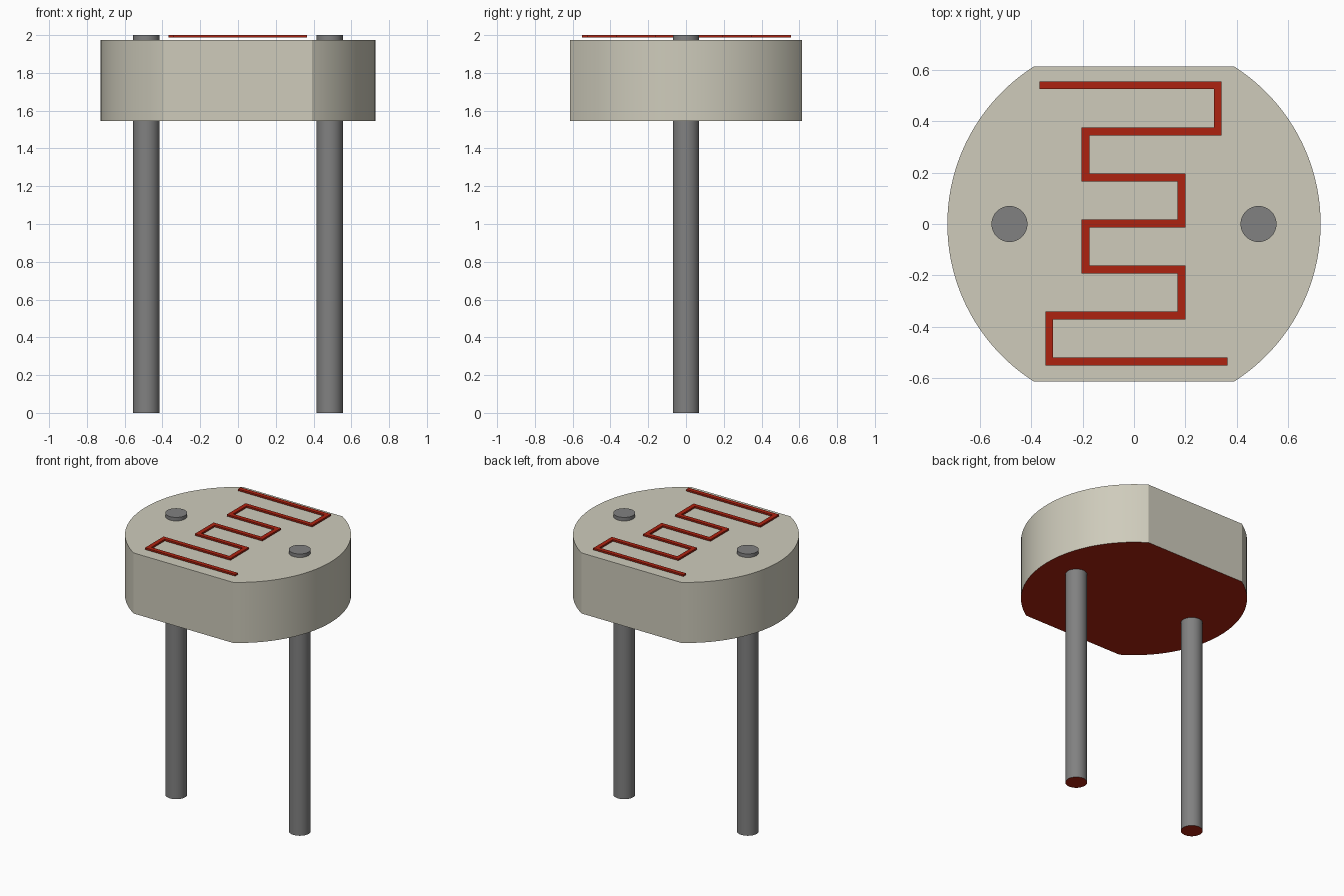
import bpy, bmesh, math

cube = bpy.data.objects.get("Cube")
if cube:
    bpy.data.objects.remove(cube, do_unlink=True)


def material(name, rgb):
    m = bpy.data.materials.new(name)
    m.use_nodes = True
    color = (*rgb, 1)
    m.diffuse_color = color
    m.node_tree.nodes["Principled BSDF"].inputs["Base Color"].default_value = color
    return m


CERAMIC = material("pale ceramic", (0.62, 0.60, 0.50))
METAL = material("grey metal", (0.22, 0.22, 0.22))
RED = material("dark red", (0.42, 0.016, 0.005))


def extrude_outline(name, outline, z0, z1, mats, smooth=True):
    """Solid prism from a flat outline; downward faces take the last material."""
    bm = bmesh.new()
    base = bm.faces.new([bm.verts.new((x, y, z0)) for x, y in outline])
    top = bmesh.ops.extrude_face_region(bm, geom=[base], use_keep_orig=True)["geom"]
    bmesh.ops.translate(bm, vec=(0, 0, z1 - z0),
                        verts=[v for v in top if isinstance(v, bmesh.types.BMVert)])
    bmesh.ops.recalc_face_normals(bm, faces=bm.faces)
    for f in bm.faces:
        f.material_index = len(mats) - 1 if f.normal.z < -0.5 else 0
    mesh = bpy.data.meshes.new(name)
    bm.to_mesh(mesh)
    bm.free()
    ob = bpy.data.objects.new(name, mesh)
    bpy.context.collection.objects.link(ob)
    for m in mats:
        mesh.materials.append(m)
    if smooth:
        bpy.ops.object.select_all(action="DESELECT")
        ob.select_set(True)
        bpy.context.view_layer.objects.active = ob
        bpy.ops.object.shade_smooth_by_angle(angle=math.radians(25))
    return ob


def arc(radius, start, end, steps, cx=0):
    return [(cx + radius * math.cos(start + (end - start) * i / steps),
             radius * math.sin(start + (end - start) * i / steps))
            for i in range(steps + 1)]


# Disc body with flat front and back sides
R, FLAT = 0.727, 0.613
a = math.asin(FLAT / R)
outline = arc(R, -a, a, 40) + arc(R, math.pi - a, math.pi + a, 40)
extrude_outline("sensor_body", outline, 1.545, 1.975, [CERAMIC, RED])

# Two straight pins passing through the body
for side, x in (("left", 0.485), ("right", -0.485)):
    ring = arc(0.07, 0, 2 * math.pi, 40, x)[:-1]
    extrude_outline(side + "_pin", ring, 0, 2, [METAL, RED])

# Serpentine track: row ends, stepping from back to front
HALF, PITCH = 0.015, 0.1793
turns = [-0.353, 0.326, -0.189, 0.185, -0.189, 0.185, -0.33, 0.349]
path = []
for row in range(7):
    y = 0.002 + (3 - row) * PITCH
    path += [(turns[row], y), (turns[row + 1], y)]


def offset_side(points, d):
    """Mitred parallel line for a path of right-angle turns."""
    out = []
    for i, (x, y) in enumerate(points):
        dirs = []
        for p, q in ((i - 1, i), (i, i + 1)):
            if p >= 0 and q < len(points):
                dx, dy = points[q][0] - points[p][0], points[q][1] - points[p][1]
                n = math.hypot(dx, dy)
                dirs.append((dx / n, dy / n))
        ox, oy = sum(-t[1] for t in dirs), sum(t[0] for t in dirs)
        if len(dirs) == 1:    # square cap at the ends
            s = -HALF if i == 0 else HALF
            x += dirs[0][0] * s
        out.append((x + ox * d, y + oy * d))
    return out


strip = offset_side(path, HALF) + offset_side(path, -HALF)[::-1]
extrude_outline("serpentine_track", strip, 1.988, 2.0, [RED], smooth=False)
